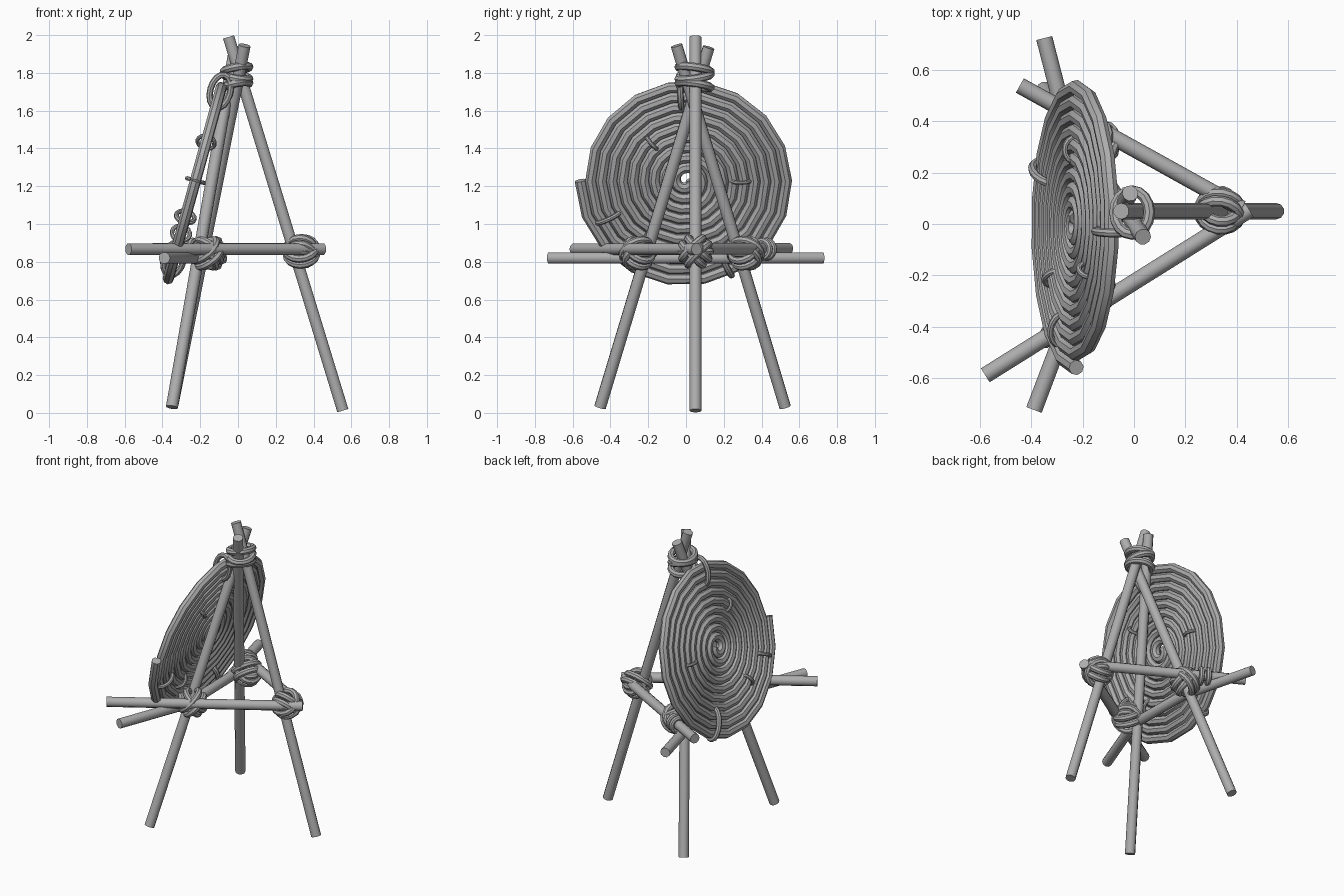
import bpy, math
from mathutils import Vector

if "Cube" in bpy.data.objects:
    bpy.data.objects.remove(bpy.data.objects["Cube"])

rope_grey = bpy.data.materials.new("weathered_grey")
rope_grey.diffuse_color = (0.42, 0.42, 0.42, 1)
rope_grey.use_nodes = True
rope_grey.node_tree.nodes["Principled BSDF"].inputs["Base Color"].default_value = rope_grey.diffuse_color


def tube(name, points, radius, closed=False, res=3):
    """Round rod or rope swept along points, turned into a mesh."""
    cu = bpy.data.curves.new(name + "_path", 'CURVE')
    cu.dimensions = '3D'
    cu.bevel_depth = radius
    cu.bevel_resolution = res
    cu.use_fill_caps = True
    sp = cu.splines.new('POLY')
    sp.points.add(len(points) - 1)
    for p, co in zip(sp.points, points):
        p.co = (*co, 1)
    sp.use_cyclic_u = closed
    ob = bpy.data.objects.new(name, cu)
    bpy.context.collection.objects.link(ob)
    bpy.ops.object.select_all(action='DESELECT')
    ob.select_set(True)
    bpy.context.view_layer.objects.active = ob
    bpy.ops.object.convert(target='MESH')
    ob = bpy.context.view_layer.objects.active
    ob.name = name
    ob.data.materials.clear()
    ob.data.materials.append(rope_grey)
    bpy.ops.object.shade_smooth_by_angle(angle=math.radians(40))
    return ob


def loop(name, center, a, b, radius, n=16):
    """Closed oval of rope spanned by half-axes a and b."""
    c, a, b = Vector(center), Vector(a), Vector(b)
    tube(name, [c + a * math.cos(t) + b * math.sin(t)
                for t in (2 * math.pi * i / n for i in range(n))],
         radius, closed=True, res=2)


# Tripod legs
legs = {
    "right_leg": ((0.555, 0.05, 0.012), (-0.05, 0.05, 1.99)),
    "front_leg": ((-0.35, -0.455, 0.03), (-0.015, 0.12, 1.935)),
    "back_leg": ((-0.35, 0.525, 0.03), (0.035, -0.05, 1.945)),
}
for name, ends in legs.items():
    tube(name, ends, 0.032)

# Horizontal braces between the legs
bars = {
    "front_brace": [(-0.58, -0.59, 0.867), (0.45, 0.055, 0.867)],
    "back_brace": [(-0.445, 0.54, 0.87), (0.42, 0.06, 0.87)],
    "target_rest": [(-0.39, -0.725, 0.82), (-0.21, -0.25, 0.82),
                    (-0.22, 0.22, 0.82), (-0.35, 0.725, 0.82)],
}
for name, pts in bars.items():
    tube(name, pts, 0.032)

# Coiled rope target, leaning back against the legs
C = Vector((-0.225, 0.0, 1.23))
U = Vector((0, 1, 0))
V = Vector((0.267, 0, 0.964))
N = U.cross(V).normalized()
R, PITCH, STEPS = 0.56, 0.056, 18
turns = (R - 0.022) / PITCH
spiral = []
for i in range(int(turns * STEPS) + 1):
    r = R - PITCH * i / STEPS
    t = math.pi + 2 * math.pi * i / STEPS
    spiral.append(C + U * r * math.cos(t) + V * r * math.sin(t))
tube("target_coil", spiral, 0.03, res=2)

# Stitches through the coil and larger rope ties at its rim: (u, v, half length, rope radius)
stitches = [(-0.18, 0.21, 0.045, 0.011), (0.29, 0.0, 0.05, 0.011),
            (-0.41, -0.2, 0.07, 0.013), (-0.21, -0.29, 0.05, 0.012),
            (0.2, -0.43, 0.10, 0.017), (-0.03, 0.49, 0.09, 0.017)]
for i, (u, v, half, rad) in enumerate(stitches):
    radial = (U * u + V * v).normalized()
    loop(f"target_stitch_{i}", C + U * u + V * v, radial * half, N * (0.036 + rad), rad)

# Lashing at the top of the tripod
for i, z in enumerate((1.735, 1.78, 1.82)):
    tilt = 0.012 * (-1) ** i
    loop(f"top_lashing_{i}", (-0.008, 0.045, z), (0.068, 0, tilt), (0, 0.085, -tilt), 0.022)


def knot(name, center, bar_dir):
    """Crossed lashing: diagonal wraps both ways plus a wrap around the brace."""
    c, d = Vector(center), Vector(bar_dir).normalized()
    up = Vector((0, 0, 1))
    side = d.cross(up).normalized()
    for k, s in enumerate((1, -1)):
        axis = (d + up * s).normalized()
        cross = (d - up * s).normalized()
        for j, off in enumerate((-0.022, 0.022)):
            loop(f"{name}_wrap_{k}{j}", c + axis * off, cross * 0.078,
                 side * (0.07 + 0.01 * k), 0.021)
    loop(f"{name}_band", c, d * 0.08, side * 0.05, 0.02)


# Lashings where braces meet the legs
knot("right_knot", (0.335, 0.05, 0.855), (0.15, 1, 0))
knot("front_knot", (-0.165, -0.255, 0.845), (1.0, 0.63, 0))
knot("back_knot", (-0.15, 0.315, 0.845), (1.0, -0.555, 0))

# Extra coils on the back brace
along = Vector((1, -0.555, 0)).normalized()
across = Vector((0.555, 1, 0)).normalized()
for i in range(2):
    loop(f"back_brace_coil_{i}", Vector((-0.2, 0.404, 0.867)) - along * 0.045 * i,
         across * 0.045, (0, 0, 0.045), 0.017)
